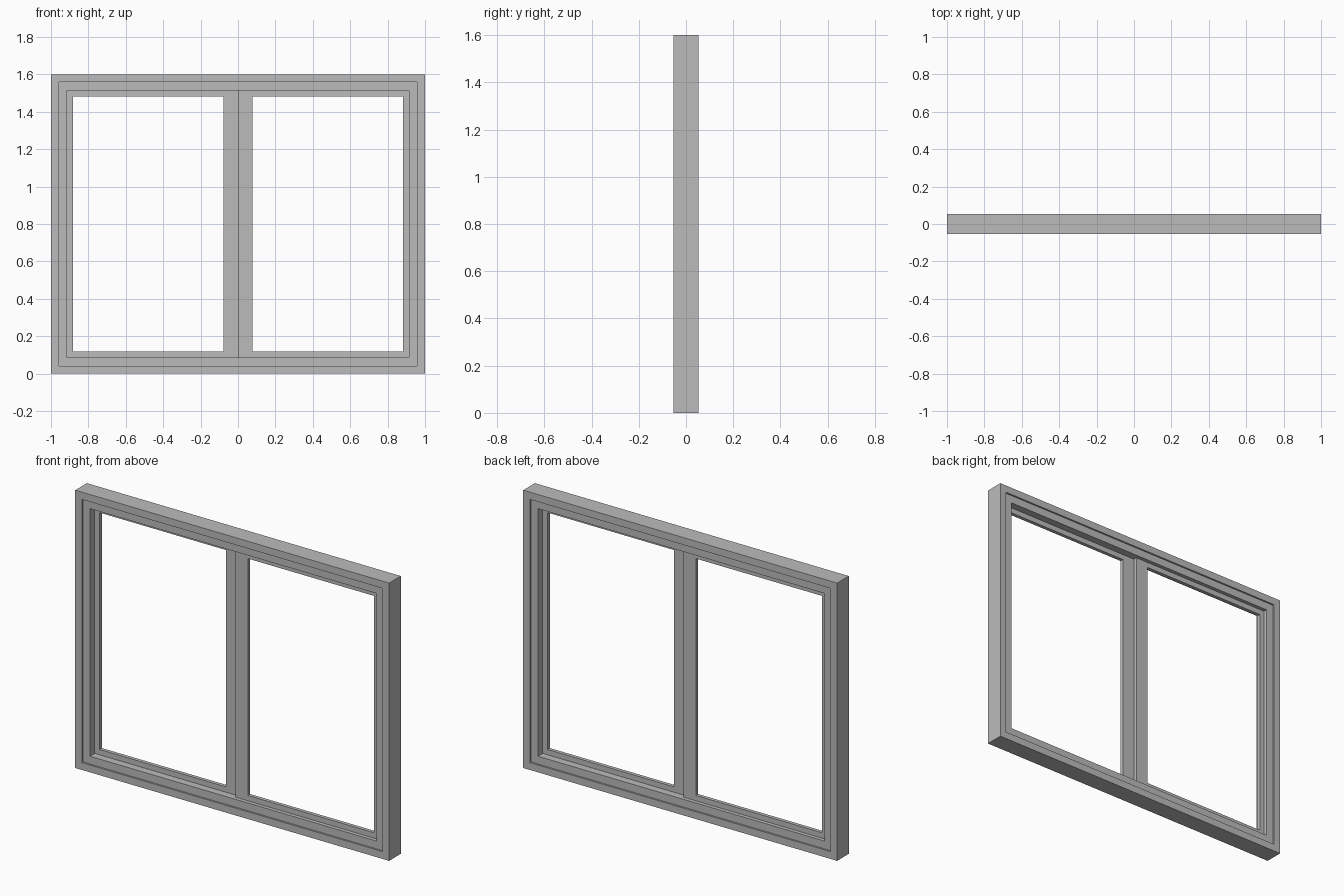
import bpy
import bmesh

cube = bpy.data.objects.get("Cube")
if cube:
    bpy.data.objects.remove(cube, do_unlink=True)

WIDTH, HEIGHT = 2.0, 1.6
HALF_DEPTH = 0.053    # half thickness of the outer frame
STEP_DEPTH = 0.043    # recessed inner band of the outer frame
STEP_INSET = 0.042
FRAME_INSET = 0.087   # width of the outer frame
RAIL = 0.031          # visible rail of a sash
MEETING = 0.078       # stile where the sashes meet
SASH = 0.021          # sash thickness

grey = bpy.data.materials.new("grey_metal")
grey.use_nodes = True
colour = (0.5, 0.5, 0.5, 1.0)
grey.diffuse_color = colour
grey.node_tree.nodes["Principled BSDF"].inputs["Base Color"].default_value = colour


def ring(name, sections):
    """Join rectangular loops (x0, x1, z0, z1, y) into a closed mitred frame."""
    bm = bmesh.new()
    loops = [[bm.verts.new((x, y, z))
              for x, z in ((x0, z0), (x1, z0), (x1, z1), (x0, z1))]
             for x0, x1, z0, z1, y in sections]
    for i, loop in enumerate(loops):
        prev = loops[i - 1]
        for k in range(4):
            n = (k + 1) % 4
            bm.faces.new((prev[k], prev[n], loop[n], loop[k]))
    bmesh.ops.recalc_face_normals(bm, faces=bm.faces)
    mesh = bpy.data.meshes.new(name)
    bm.to_mesh(mesh)
    bm.free()
    mesh.materials.append(grey)
    obj = bpy.data.objects.new(name, mesh)
    bpy.context.collection.objects.link(obj)
    return obj


def inset_rect(inset, y):
    half = WIDTH / 2 - inset
    return (-half, half, inset, HEIGHT - inset, y)


# Outer frame with a shallow step on both faces
front = [(0, -HALF_DEPTH), (STEP_INSET, -HALF_DEPTH),
         (STEP_INSET, -STEP_DEPTH), (FRAME_INSET, -STEP_DEPTH)]
profile = front + [(inset, -y) for inset, y in reversed(front)]
ring("outer_frame", [inset_rect(inset, y) for inset, y in profile])

# Two sliding sashes, one in front of the other, meeting at the centre
edge = WIDTH / 2 - FRAME_INSET
low, high = FRAME_INSET, HEIGHT - FRAME_INSET
for name, side in (("left_sash", 1), ("right_sash", -1)):
    y_outer = -side * SASH
    outer = sorted((0, side * edge))
    inner = sorted((side * MEETING, side * (edge - RAIL)))
    ring(name, [(*outer, low, high, y_outer),
                (*inner, low + RAIL, high - RAIL, y_outer),
                (*inner, low + RAIL, high - RAIL, 0),
                (*outer, low, high, 0)])
